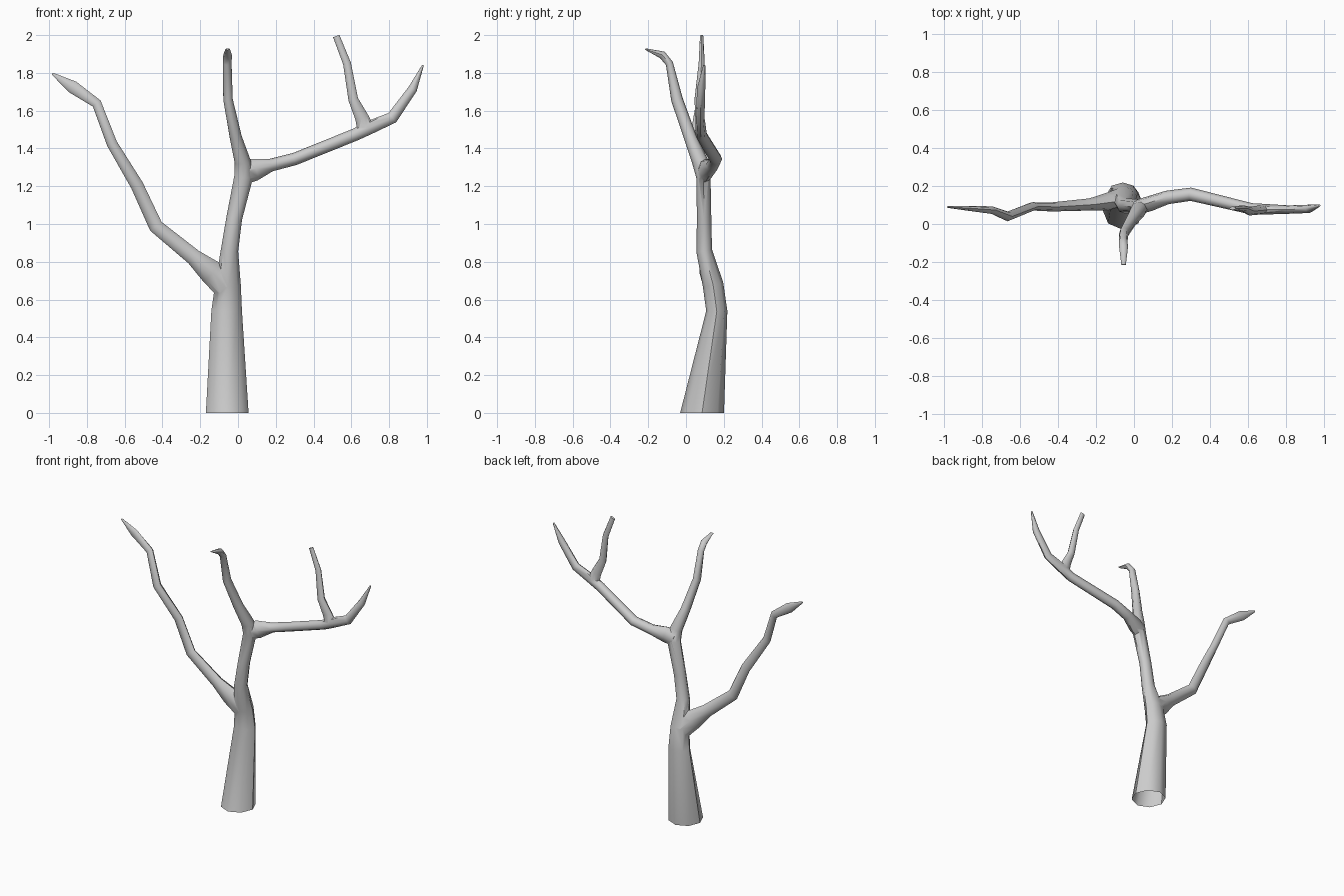
import bpy, bmesh, math
from mathutils import Vector

SIDES = 8


def limb(name, points, ref, first_dir=None):
    """Closed tapering tube through (x, y, z, radius along ref[, radius across])."""
    pos = [Vector(p[:3]) for p in points]
    bm = bmesh.new()
    rings = []
    for i, p in enumerate(points):
        a = (pos[i] - pos[i - 1]).normalized() if i > 0 else Vector()
        b = (pos[i + 1] - pos[i]).normalized() if i < len(pos) - 1 else Vector()
        t = (a + b).normalized()
        if i == 0 and first_dir:
            t = Vector(first_dir)
        u = Vector(ref)
        u = (u - t * u.dot(t)).normalized()
        v = t.cross(u)
        ru, rv = p[3], p[-1]
        rings.append([bm.verts.new(pos[i]
                                   + u * ru * math.cos(math.tau * k / SIDES)
                                   + v * rv * math.sin(math.tau * k / SIDES))
                      for k in range(SIDES)])
    for r, s in zip(rings, rings[1:]):
        for k in range(SIDES):
            n = (k + 1) % SIDES
            bm.faces.new((r[k], r[n], s[n], s[k]))
    bm.faces.new(rings[0][::-1])
    bm.faces.new(rings[-1])
    bmesh.ops.recalc_face_normals(bm, faces=bm.faces)
    mesh = bpy.data.meshes.new(name)
    bm.to_mesh(mesh)
    bm.free()
    obj = bpy.data.objects.new(name, mesh)
    bpy.context.collection.objects.link(obj)
    return obj


# Trunk running on into the central leader
tree = limb("tree", [
    (-0.057, 0.085, 0.00, 0.113, 0.116),
    (-0.060, 0.163, 0.54, 0.081, 0.056),
    (-0.053, 0.143, 0.68, 0.068, 0.055),
    (-0.045, 0.096, 0.86, 0.046, 0.042),
    (-0.020, 0.096, 1.03, 0.042, 0.038),
    (0.030, 0.092, 1.25, 0.050, 0.038),
    (0.025, 0.075, 1.33, 0.043, 0.043),
    (-0.012, 0.022, 1.46, 0.032, 0.034),
    (-0.053, -0.048, 1.66, 0.025, 0.031),
    (-0.057, -0.088, 1.85, 0.023, 0.020),
    (-0.055, -0.125, 1.895, 0.023, 0.021),
    (-0.055, -0.215, 1.926, 0.012, 0.004)], (1, 0, 0), (0, 0, 1))

# Left bough
left = limb("left_bough", [
    (-0.060, 0.145, 0.66, 0.050, 0.065),
    (-0.140, 0.118, 0.745, 0.047, 0.066),
    (-0.235, 0.103, 0.825, 0.032, 0.043),
    (-0.435, 0.090, 0.988, 0.024, 0.038),
    (-0.535, 0.093, 1.205, 0.022, 0.034),
    (-0.667, 0.040, 1.425, 0.026, 0.028),
    (-0.748, 0.073, 1.638, 0.020, 0.026),
    (-0.875, 0.083, 1.725, 0.013, 0.034),
    (-0.983, 0.090, 1.796, 0.005, 0.006)], (0, 1, 0))

# Right bough
right = limb("right_bough", [
    (0.030, 0.092, 1.265, 0.040, 0.055),
    (0.085, 0.108, 1.288, 0.040, 0.060),
    (0.175, 0.140, 1.312, 0.036, 0.034),
    (0.300, 0.157, 1.344, 0.035, 0.033),
    (0.620, 0.080, 1.473, 0.030, 0.033),
    (0.690, 0.078, 1.508, 0.028, 0.036),
    (0.817, 0.076, 1.563, 0.022, 0.032),
    (0.925, 0.080, 1.715, 0.022, 0.024),
    (0.979, 0.097, 1.840, 0.006, 0.005)], (0, 1, 0))

# Upright twig on the right bough
twig = limb("twig", [
    (0.675, 0.078, 1.505, 0.025, 0.045),
    (0.655, 0.073, 1.565, 0.024, 0.036),
    (0.610, 0.068, 1.660, 0.023, 0.026),
    (0.577, 0.083, 1.850, 0.016, 0.021),
    (0.520, 0.083, 1.995, 0.009, 0.018)], (0, 1, 0))

# Fuse the limbs into one skin
bpy.context.view_layer.objects.active = tree
tree.select_set(True)
for part in (left, right, twig):
    mod = tree.modifiers.new("join", 'BOOLEAN')
    mod.operation = 'UNION'
    mod.solver = 'EXACT'
    mod.object = part
    bpy.ops.object.modifier_apply(modifier=mod.name)
    bpy.data.objects.remove(part)

# Open the trunk base
bm = bmesh.new()
bm.from_mesh(tree.data)
base = [f for f in bm.faces if all(v.co.z < 0.001 for v in f.verts)]
bmesh.ops.delete(bm, geom=base, context='FACES')
bm.to_mesh(tree.data)
bm.free()
bpy.ops.object.shade_smooth_by_angle(angle=math.radians(50))
